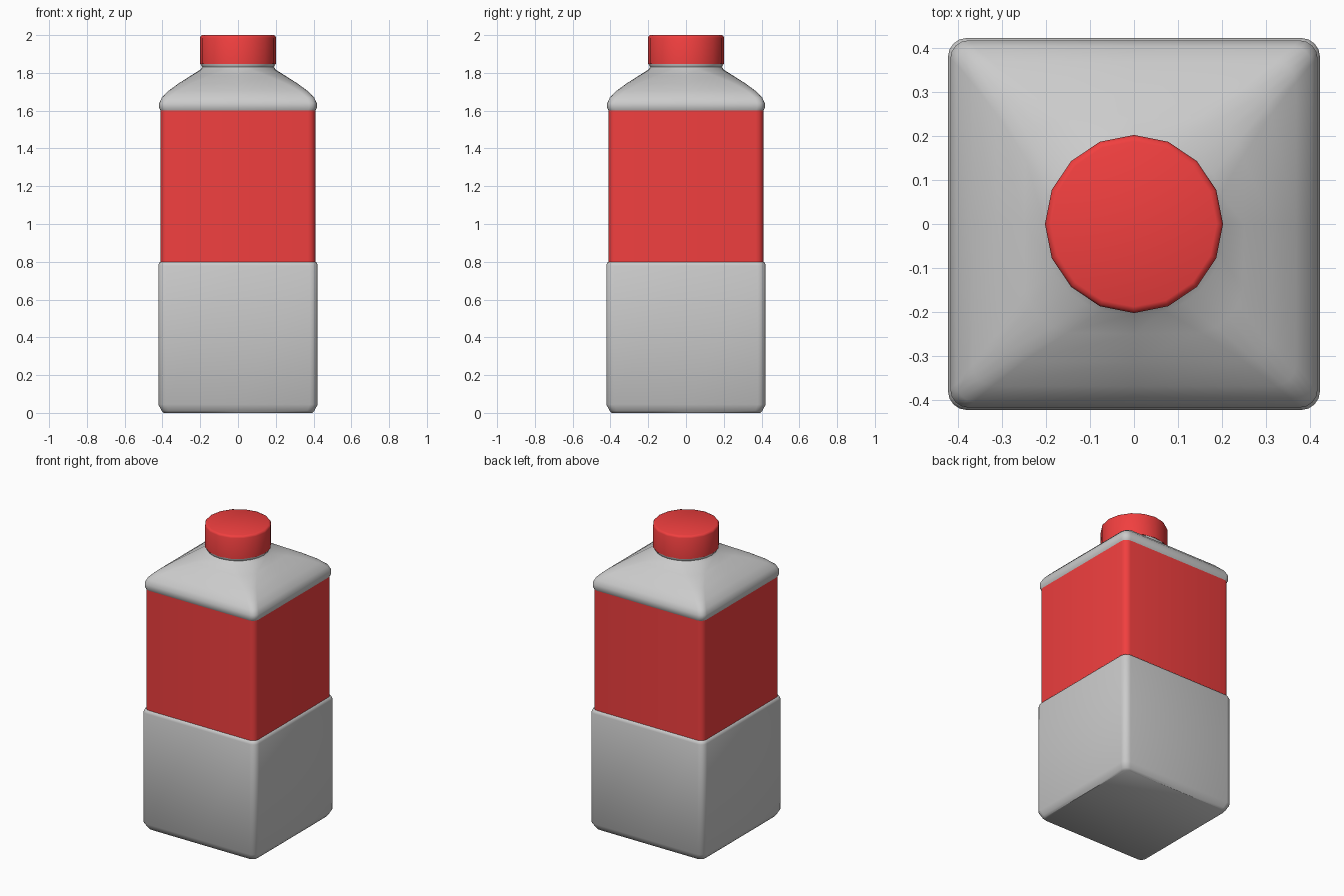
import bpy, bmesh, math

if "Cube" in bpy.data.objects:
    bpy.data.objects.remove(bpy.data.objects["Cube"])

red = bpy.data.materials.new("red")
red.diffuse_color = (0.88, 0.05, 0.05, 1)
red.use_nodes = True
red.node_tree.nodes["Principled BSDF"].inputs["Base Color"].default_value = red.diffuse_color


def ring(half, radius, blend):
    """Rounded square section; blend 1 turns it into a circle."""
    pts = []
    for q in range(4):
        turn = q * math.pi / 2
        c, s = math.cos(turn), math.sin(turn)
        quad = [(half, 0.0)]
        for i in range(5):
            a = i * math.pi / 8
            quad.append((half - radius + radius * math.cos(a),
                         half - radius + radius * math.sin(a)))
        for i, (x, y) in enumerate(quad):
            a = i * math.pi / 12
            x += (half * math.cos(a) - x) * blend
            y += (half * math.sin(a) - y) * blend
            pts.append((c * x - s * y, s * x + c * y))
    return pts


def loft(name, sections, bottom=False, top=False, mat=None, angle=50):
    """Skin a stack of (z, half width, corner radius, circle blend)."""
    bm = bmesh.new()
    rings = [[bm.verts.new((x, y, z)) for x, y in ring(h, r, b)]
             for z, h, r, b in sections]
    n = len(rings[0])
    for lo, hi in zip(rings, rings[1:]):
        for i in range(n):
            j = (i + 1) % n
            bm.faces.new((lo[i], lo[j], hi[j], hi[i]))
    if bottom:
        bm.faces.new(rings[0][::-1])
    if top:
        bm.faces.new(rings[-1])
    return finish(name, bm, mat, angle)


def finish(name, bm, mat, angle):
    me = bpy.data.meshes.new(name)
    bm.to_mesh(me)
    bm.free()
    ob = bpy.data.objects.new(name, me)
    bpy.context.collection.objects.link(ob)
    if mat:
        me.materials.append(mat)
    bpy.ops.object.select_all(action='DESELECT')
    ob.select_set(True)
    bpy.context.view_layer.objects.active = ob
    bpy.ops.object.shade_smooth_by_angle(angle=math.radians(angle))
    return ob


# lower body with rounded foot and a small step up to the label
loft("lower_body", [(0, 0.395, 0.035, 0), (0.012, 0.405, 0.038, 0),
                    (0.045, 0.422, 0.042, 0), (0.78, 0.422, 0.042, 0),
                    (0.795, 0.417, 0.042, 0), (0.8, 0.41, 0.04, 0)], bottom=True)

# recessed label band
loft("label_band", [(0.8, 0.41, 0.04, 0), (1.6, 0.41, 0.04, 0)], mat=red)

# shoulder narrowing from the square body to the round neck
loft("shoulder", [(1.6, 0.41, 0.04, 0), (1.615, 0.417, 0.042, 0),
                  (1.64, 0.417, 0.042, 0), (1.67, 0.403, 0.04, 0),
                  (1.705, 0.368, 0.04, 0.03), (1.745, 0.313, 0.04, 0.12),
                  (1.785, 0.25, 0.04, 0.4), (1.815, 0.203, 0.04, 0.85),
                  (1.83, 0.19, 0.04, 1), (1.845, 0.198, 0.04, 1),
                  (1.85, 0.198, 0.04, 1)])

# sixteen-sided screw cap with a softened top edge
bm = bmesh.new()
bmesh.ops.create_cone(bm, cap_ends=True, segments=16, radius1=0.202,
                      radius2=0.202, depth=0.152)
bmesh.ops.translate(bm, verts=bm.verts, vec=(0, 0, 1.924))
rim = [e for e in bm.edges if all(v.co.z > 1.99 for v in e.verts)]
bmesh.ops.bevel(bm, geom=rim, offset=0.014, segments=2, profile=0.5, affect='EDGES')
finish("cap", bm, red, 50)
